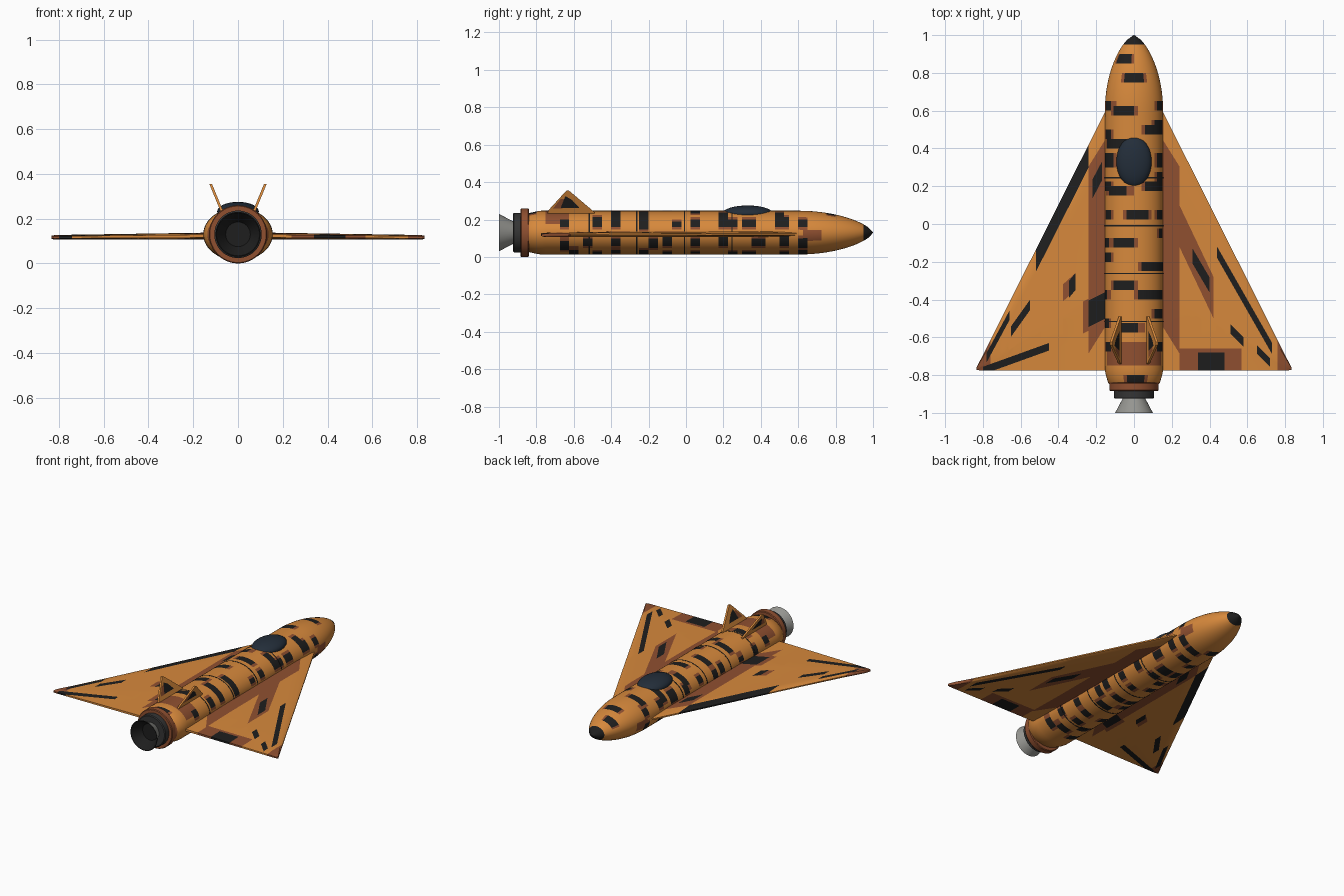
import bpy, bmesh, math, random
from mathutils import Vector

if "Cube" in bpy.data.objects:
    bpy.data.objects.remove(bpy.data.objects["Cube"])

random.seed(4)
CZ, RX, RZ = 0.13, 0.154, 0.117
COLORS = {"orange": (.68, .25, .045), "brown": (.28, .08, .03), "black": (.013, .013, .013),
          "dark_grey": (.035, .035, .035), "canopy_blue": (.017, .027, .042), "metal": (.3, .3, .28)}
MATS = {}
for n, c in COLORS.items():
    MATS[n] = bpy.data.materials.new(n)
    MATS[n].diffuse_color = (*c, 1)
ORANGE, BROWN, BLACK = range(3)
PAINT = ("orange", "brown", "black")


def finish(bm, name, mats):
    bmesh.ops.recalc_face_normals(bm, faces=bm.faces)
    me = bpy.data.meshes.new(name)
    bm.to_mesh(me)
    bm.free()
    for m in mats:
        me.materials.append(MATS[m])
    ob = bpy.data.objects.new(name, me)
    bpy.context.collection.objects.link(ob)
    bpy.ops.object.select_all(action='DESELECT')
    bpy.context.view_layer.objects.active = ob
    ob.select_set(True)
    bpy.ops.object.shade_smooth_by_angle(angle=math.radians(30))


def skin(loops):
    """Join equal loops of points into a closed shell."""
    bm = bmesh.new()
    rings = [[bm.verts.new(p) for p in loop] for loop in loops]
    for a, b in zip(rings, rings[1:]):
        for i in range(len(a)):
            j = (i + 1) % len(a)
            bm.faces.new((a[i], a[j], b[j], b[i]))
    bm.faces.new(rings[0])
    bm.faces.new(rings[-1])
    return bm


def loft(profile, squash=1.0, segs=48):
    """Rings (y, radius) along the y axis, flattened in z by squash."""
    turn = [2 * math.pi * i / segs for i in range(segs)]
    return skin([[(r * math.sin(a), y, CZ + squash * r * math.cos(a)) for a in turn] for y, r in profile])


def paint(bm, poly, mat, ax=(0, 1)):
    """Cut a convex patch into the surface and colour the faces inside it."""
    pts = [Vector(p) for p in poly]
    mid = sum(pts, Vector((0, 0))) / len(pts)
    planes = []
    for p, q in zip(pts, pts[1:] + pts[:1]):
        n = Vector((p.y - q.y, q.x - p.x)).normalized()
        n = n if n.dot(mid - p) > 0 else -n
        co, no = Vector((0, 0, 0)), Vector((0, 0, 0))
        for k, a in enumerate(ax):
            co[a], no[a] = p[k], n[k]
        planes.append((co, no))
        bmesh.ops.bisect_plane(bm, geom=bm.verts[:] + bm.edges[:] + bm.faces[:],
                               dist=1e-5, plane_co=co, plane_no=no)
    for f in bm.faces:
        c = f.calc_center_median()
        if all((c - co).dot(no) > -1e-5 for co, no in planes):
            f.material_index = mat


def slab(x, x1, y, slope, depth):
    """Parallelogram patch with sides parallel to the fuselage."""
    y1 = y + slope * (x1 - x)
    return [(x, y), (x1, y1), (x1, y1 - depth), (x, y - depth)]


# fuselage: straight body, slightly tapered tail, pointed nose
body = [(-.86, .12), (-.84, .137), (-.8, .149)] + [(-.775 + .025 * i, RX) for i in range(56)]
for i in range(1, 17):
    t = i / 16
    body.append((.6 + .4 * t, max(RX * (1 - t * t) ** .68, .002)))
bm = loft(body, RZ / RX)
# bands (y, from angle, to angle): a zigzag along the back, a staggered rhythm on sides and belly
bands = []
for y, x in ((.87, -.08), (.765, 0), (.6, -.05), (.495, .12), (.435, -.09), (.21, .12), (.165, -.085),
             (.055, .02), (-.11, -.055), (-.22, .09), (-.33, -.06), (-.38, .08), (-.545, -.025), (-.82, .01)):
    lo, hi = max(x - .053, -.15), min(x + .053, .15)
    bands.append((y, math.degrees(math.asin(lo / RX)), math.degrees(math.asin(hi / RX))))
for i in range(10):
    for side in (-1, 1):
        for a in (68, 120, 160):
            a = side * (a + random.uniform(-8, 8))
            w = random.uniform(9, 16)
            bands.append((-.66 + .1425 * i + random.choice((0, 0, .05)), a - w, a + w))
for f in bm.faces:
    c = f.calc_center_median()
    ang = math.degrees(math.atan2(c.x / RX, (c.z - CZ) / RZ))
    if c.y > .95:
        f.material_index = BLACK
    elif c.y < -.84 or -.74 < c.y < -.63 and abs(ang) < 70 or .62 < c.y < .72 and 82 < abs(ang) < 112:
        f.material_index = BROWN
    for y, a0, a1 in bands:
        if abs(c.y - y) < .026:
            if a0 <= ang <= a1:
                f.material_index = BLACK
                break
            if a0 - 9 <= ang <= a1 + 9:
                f.material_index = BROWN
finish(bm, "fuselage", PAINT)

# panel seams
for i in range(4):
    y = .245 - .254 * i
    finish(loft([(y - .003, RX + .0015), (y + .003, RX + .0015)], RZ / RX), f"panel_seam_{i + 1}", ["black"])

# engine: collar, dark housing, flared nozzle with black inside
finish(loft([(-.885, .126), (-.88, .13), (-.845, .13), (-.84, .126)]), "engine_collar", ["brown"])
finish(loft([(-.925, .1), (-.92, .106), (-.87, .106)]), "engine_housing", ["dark_grey"])
bm = loft([(-.915, .055), (-1, .1), (-1, .096), (-.935, .055)])
for f in bm.faces:
    f.material_index = int(max(v.co.y for v in f.verts) < -.93)
finish(bm, "engine_nozzle", ["metal", "black"])

# canopy
bm = bmesh.new()
bmesh.ops.create_uvsphere(bm, u_segments=32, v_segments=16, radius=1)
for v in bm.verts:
    v.co = Vector((v.co.x * .093, .33 + v.co.y * .135, .232 + v.co.z * .043))
finish(bm, "canopy", ["canopy_blue"])

# wing patches, measured outward from the middle: x, outer x, y, slope, depth
SHARED = [(BROWN, (.1, .24, .53, -1.6, .99)), (BROWN, (.76, .9, -.5, 0, .3))]
RIGHT = [(BROWN, (.24, .42, .1, -2.1, .22)), (BLACK, (.31, .4, -.13, -1.7, .08)),
         (BLACK, (.44, .73, -.12, -1.75, .06)), (BLACK, (.51, .58, -.53, -1, .05)),
         (BLACK, (.65, .72, -.64, -1, .045)), (BROWN, (.24, .57, -.66, 0, .2)),
         (BLACK, (.34, .48, -.68, 0, .2))]
LEFT = [(BLACK, (.17, .22, .33, -1.9, .1)), (BLACK, (.24, .52, .44, -1.98, .14)),
        (BROWN, (.31, .375, -.26, -.9, .09)), (BLACK, (.31, .345, -.26, -1.2, .09)),
        (BROWN, (.15, .27, -.35, -.5, .17)), (BLACK, (.15, .24, -.36, -.5, .14)),
        (BLACK, (.55, .65, -.4, -1.4, .055)), (BLACK, (.66, .78, -.46, -1.85, .05)),
        (BLACK, (.45, .8, -.63, -.36, .04))]
for side, label, patches in ((1, "right", RIGHT), (-1, "left", LEFT)):
    # delta wing: straight trailing edge, thin six-sided section, small rounded tip
    loops = []
    for x in (.1, .155, .3, .5, .7, .815, .833):
        le, te = .6 - 1.99 * (x - .15), -.775 + .003 * (x > .83)
        z, h = .123 - .008 * x, (.0165 - .0075 * x) * (.7 if x > .83 else 1)
        top = [(0, .3), (.03, .6), (.14, 1), (.7, .9), (1, .45)]
        loops.append([(side * x, le + (te - le) * t, z + h * k)
                      for t, k in top + [(t, -k) for t, k in reversed(top)]])
    bm = skin(loops)
    for mat, p in SHARED + patches:
        paint(bm, [(side * x, y) for x, y in slab(*p)], mat)
    finish(bm, label + "_wing", PAINT)

    # canted tail fin
    outline = ((-.745, .22), (-.49, .22), (-.49, .24), (-.625, .354), (-.64, .354), (-.735, .25))
    bm = skin([[(side * (.075 + .41 * (z - .24) + off), y, z) for y, z in outline] for off in (-.006, .006)])
    paint(bm, [(-.71, .26), (-.66, .26), (-.64, .31), (-.67, .31)], BROWN, (1, 2))
    paint(bm, [(-.67, .262), (-.57, .262), (-.61, .305), (-.645, .325)], BLACK, (1, 2))
    finish(bm, label + "_tail_fin", PAINT)

for m in bpy.data.materials:
    if m.users and not m.is_grease_pencil:
        m.use_nodes = True
        m.node_tree.nodes["Principled BSDF"].inputs["Base Color"].default_value = m.diffuse_color
